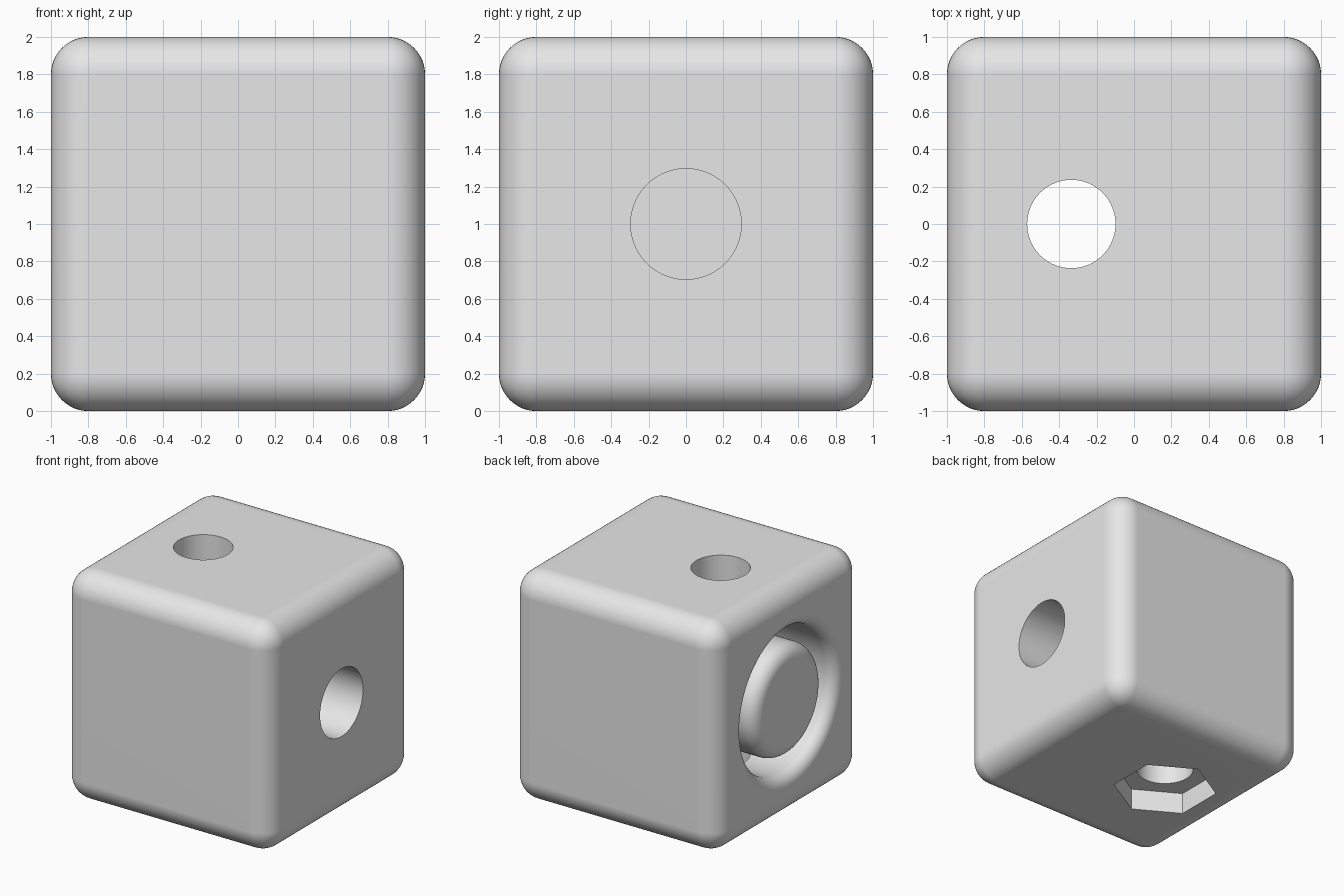
import bpy, bmesh
from math import sin, cos, pi
from mathutils import Matrix, Vector

default = bpy.data.objects.get("Cube")
if default:
    bpy.data.objects.remove(default, do_unlink=True)

grey = bpy.data.materials.new("plain_grey")
grey.use_nodes = True
colour = (0.8, 0.8, 0.8, 1)
grey.diffuse_color = colour
grey.node_tree.nodes["Principled BSDF"].inputs["Base Color"].default_value = colour


def make_object(name, bm):
    bmesh.ops.recalc_face_normals(bm, faces=bm.faces)
    mesh = bpy.data.meshes.new(name)
    bm.to_mesh(mesh)
    bm.free()
    mesh.materials.append(grey)
    obj = bpy.data.objects.new(name, mesh)
    bpy.context.collection.objects.link(obj)
    return obj


def prism(name, radius, start, end, sides=96):
    """Straight cutter running from start to end."""
    start, end = Vector(start), Vector(end)
    axis = end - start
    turn = Matrix.Rotation(pi / 2, 4, "Y") if abs(axis.x) > abs(axis.z) else Matrix()
    bm = bmesh.new()
    bmesh.ops.create_cone(bm, cap_ends=True, segments=sides, radius1=radius,
                          radius2=radius, depth=axis.length,
                          matrix=Matrix.Translation((start + end) / 2) @ turn)
    return make_object(name, bm)


def lathe_x(name, profile, height, steps=96):
    """Closed (radius, x) profile turned about a horizontal axis."""
    bm = bmesh.new()
    rings = []
    for i in range(steps):
        a = 2 * pi * i / steps
        rings.append([bm.verts.new((x, r * cos(a), height + r * sin(a)))
                      for r, x in profile])
    for i in range(steps):
        here, there = rings[i], rings[(i + 1) % steps]
        for j in range(len(profile)):
            k = (j + 1) % len(profile)
            bm.faces.new((here[j], here[k], there[k], there[j]))
    return make_object(name, bm)


def fillet(centre_r, centre_x, size, side, steps=10):
    """Quarter arc from the wall out to the face; side is +1 or -1."""
    return [(centre_r + side * size * cos(pi / 2 * i / steps),
             centre_x - size * sin(pi / 2 * i / steps)) for i in range(steps + 1)]


# Rounded block
bm = bmesh.new()
bmesh.ops.create_cube(bm, size=2, matrix=Matrix.Translation((0, 0, 1)))
bmesh.ops.bevel(bm, geom=bm.edges[:], offset=0.2, segments=12, profile=0.5,
                affect="EDGES")
block = make_object("rounded_block", bm)

# Ring groove around a central boss, with rounded rims
boss_r, boss_f, wall_r, wall_f = 0.48, 0.12, 0.63, 0.10
floor, face, outside = 0.1, -1.001, -1.1
boss = fillet(boss_r - boss_f, face + boss_f, boss_f, 1)
wall = fillet(wall_r + wall_f, face + wall_f, wall_f, -1)
profile = ([(boss_r, floor)] + boss
           + [(boss_r - boss_f, outside), (wall_r + wall_f, outside)]
           + wall[::-1] + [(wall_r, floor)])

# Bolt hole, nut pocket and side socket
bolt_x = -0.335
cutters = [
    lathe_x("ring_groove_cutter", profile, 1),
    prism("bolt_hole_cutter", 0.236, (bolt_x, 0, -0.2), (bolt_x, 0, 2.2)),
    prism("nut_pocket_cutter", 0.43, (bolt_x, 0, -0.2), (bolt_x, 0, 0.19), 6),
    prism("side_socket_cutter", 0.296, (0.4, 0, 1), (1.2, 0, 1)),
]

bpy.ops.object.select_all(action="DESELECT")
bpy.context.view_layer.objects.active = block
block.select_set(True)
for cutter in cutters:
    cutter.hide_render = True
    cut = block.modifiers.new(cutter.name, "BOOLEAN")
    cut.operation = "DIFFERENCE"
    cut.solver = "EXACT"
    cut.object = cutter
    bpy.ops.object.modifier_apply(modifier=cut.name)
for cutter in cutters:
    bpy.data.objects.remove(cutter, do_unlink=True)

# Smooth fillets, crisp hole edges, flat faces
bpy.ops.object.shade_smooth_by_angle(angle=pi / 6)
weighted = block.modifiers.new("flat_face_normals", "WEIGHTED_NORMAL")
weighted.keep_sharp = True
